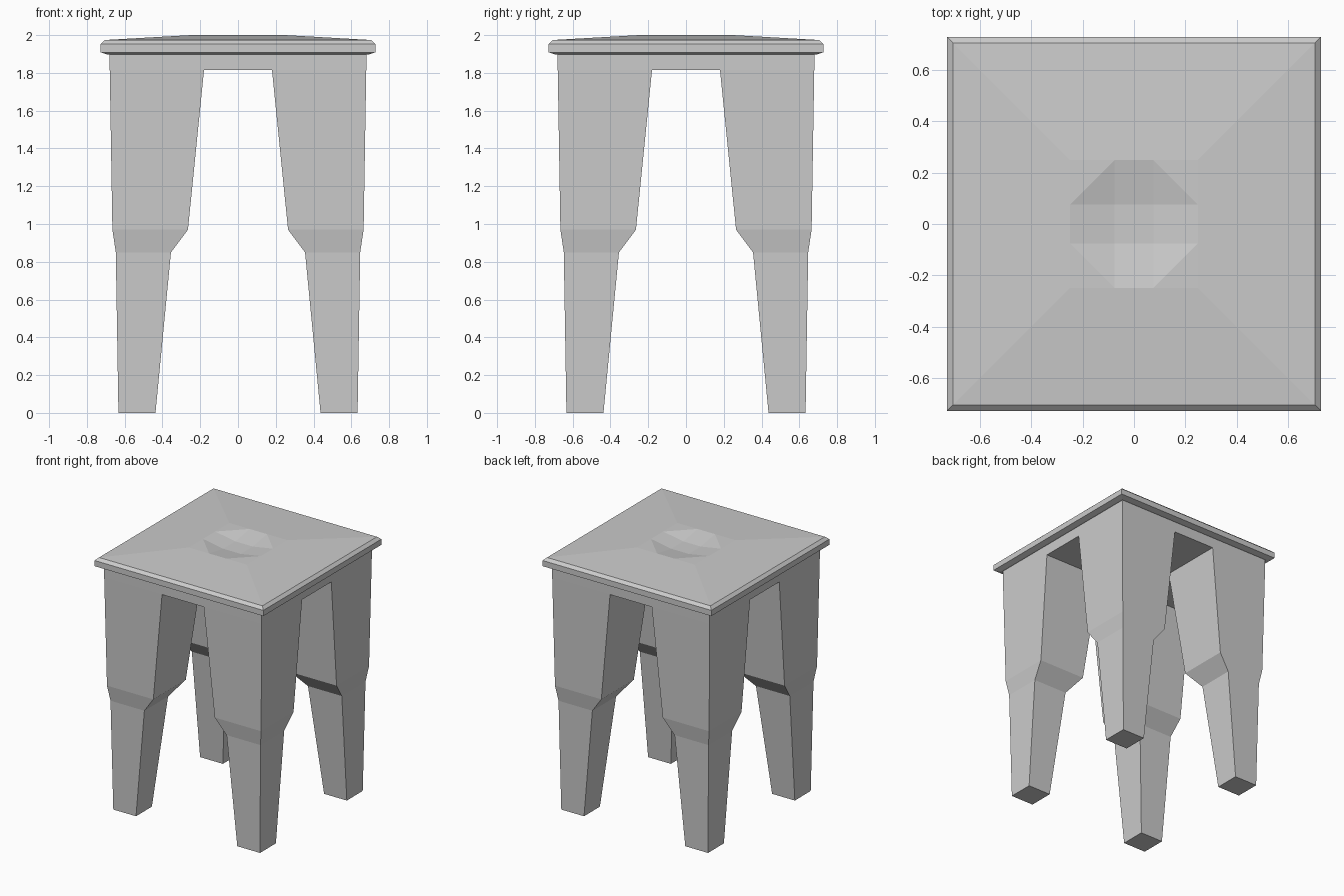
import bpy, bmesh

if "Cube" in bpy.data.objects:
    bpy.data.objects.remove(bpy.data.objects["Cube"])


def square_grid(inner, outer, z):
    """3 x 3 face grid with lines at +-inner and +-outer."""
    bm = bmesh.new()
    bmesh.ops.create_grid(bm, x_segments=3, y_segments=3, size=1)
    for v in bm.verts:
        x, y = [(outer if abs(c) > 0.6 else inner) * (1 if c > 0 else -1) for c in v.co.xy]
        v.co = (x, y, z)
    return bm


def corner_faces(bm):
    far = max(abs(f.calc_center_median().x) for f in bm.faces) - 0.01
    return [f for f in bm.faces
            if min(abs(c) for c in f.calc_center_median().xy) > far]


def extrude_border(bm, profile):
    """Extrude the open rim through square rings of (half size, z)."""
    edges = [e for e in bm.edges if e.is_boundary]
    for half, z in profile:
        geom = bmesh.ops.extrude_edge_only(bm, edges=edges)["geom"]
        verts = [g for g in geom if isinstance(g, bmesh.types.BMVert)]
        edges = [g for g in geom if isinstance(g, bmesh.types.BMEdge)]
        k = half / max(abs(v.co.x) for v in verts)
        for v in verts:
            v.co = (v.co.x * k, v.co.y * k, z)


def finish(bm, name):
    mesh = bpy.data.meshes.new(name)
    bm.to_mesh(mesh)
    bm.free()
    bpy.context.collection.objects.link(bpy.data.objects.new(name, mesh))


# Seat: dished centre, sloping top, bevelled rim
bm = square_grid(0.075, 0.25, 2.0)
for f in corner_faces(bm):
    a, b = [v for v in f.verts if abs(abs(v.co.x) - abs(v.co.y)) > 0.05]
    bmesh.utils.face_split(f, a, b)
for v in bm.verts:
    if max(abs(v.co.x), abs(v.co.y)) < 0.1:
        v.co.z = 1.97
extrude_border(bm, [(0.705, 1.974), (0.728, 1.953), (0.728, 1.909),
                    (0.69, 1.897), (0.68, 1.897)])
finish(bm, "seat")

# Base: apron with four stepped, tapering corner legs
bm = square_grid(0.18, 0.679, 1.815)
bmesh.ops.reverse_faces(bm, faces=bm.faces[:])
extrude_border(bm, [(0.68, 1.897)])
down = [f for f in bm.faces if all(abs(v.co.z - 1.815) < 1e-4 for v in f.verts)]
legs = [f for f in down if min(abs(c) for c in f.calc_center_median().xy) > 0.3]
for inner, outer, z in [(0.265, 0.665, 0.97), (0.355, 0.647, 0.85), (0.437, 0.633, 0.0)]:
    legs = bmesh.ops.extrude_discrete_faces(bm, faces=legs)["faces"]
    for f in legs:
        mid = f.calc_center_median()
        for v in f.verts:
            x, y = [(outer if abs(c) > abs(m) else inner) * (1 if m > 0 else -1)
                    for c, m in zip(v.co.xy, mid.xy)]
            v.co = (x, y, z)
finish(bm, "legs_and_apron")
